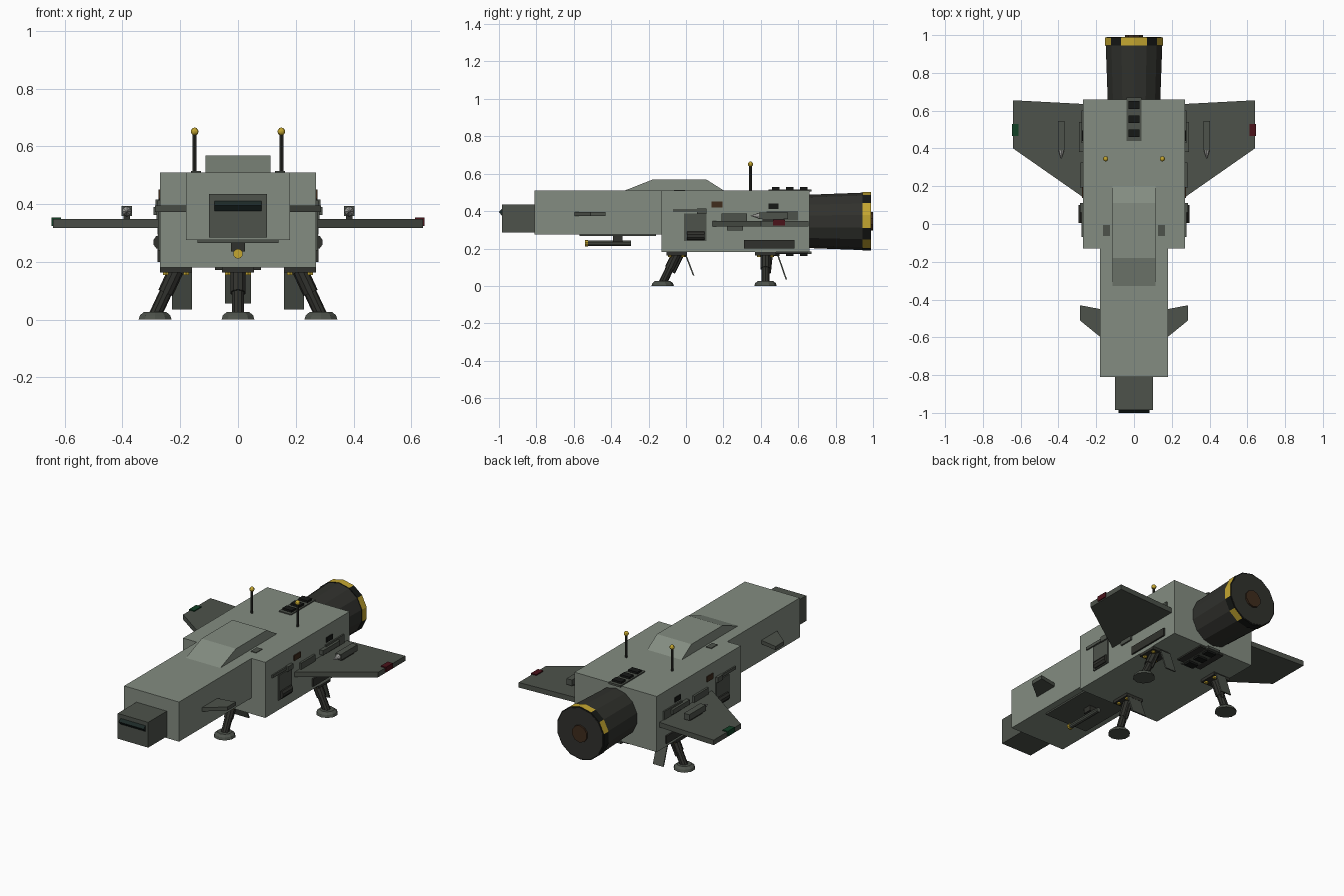
import bpy, bmesh, math
from mathutils import Vector

if "Cube" in bpy.data.objects:
    bpy.data.objects.remove(bpy.data.objects["Cube"])


def mat(name, r, g, b):
    m = bpy.data.materials.new(name)
    m.diffuse_color = (r, g, b, 1)
    m.use_nodes = True
    m.node_tree.nodes["Principled BSDF"].inputs["Base Color"].default_value = m.diffuse_color
    return m


HULL = mat("hull_green_grey", .23, .265, .22)
TRIM = mat("dark_trim", .075, .085, .07)
DARK = mat("engine_metal", .03, .031, .026)
BLACK = mat("black", .008, .009, .008)
YELLOW = mat("yellow", .55, .38, .03)
GLASS = mat("visor_glass", .012, .022, .02)
BROWN = mat("rust_brown", .05, .025, .012)
RED = mat("red_light", .07, .006, .01)
GREEN = mat("green_light", .005, .05, .018)
PALE = mat("pale_metal", .45, .45, .43)


def finish(name, bm, *mats):
    bmesh.ops.recalc_face_normals(bm, faces=bm.faces)
    me = bpy.data.meshes.new(name)
    bm.to_mesh(me)
    bm.free()
    for m in mats:
        me.materials.append(m)
    ob = bpy.data.objects.new(name, me)
    bpy.context.collection.objects.link(ob)
    return ob


def box(name, x, y, z, m):
    bm = bmesh.new()
    bmesh.ops.create_cube(bm, size=1)
    for v in bm.verts:
        v.co = [lo + (c + .5) * (hi - lo) for c, (lo, hi) in zip(v.co, (x, y, z))]
    return finish(name, bm, m)


def prism(name, pts, axis, lo, hi, m):
    """Extrude a profile along x (points are y,z) or z (points are x,y)."""
    bm = bmesh.new()
    put = (lambda p, t: (t, *p)) if axis == "x" else (lambda p, t: (*p, t))
    a = [bm.verts.new(put(p, lo)) for p in pts]
    b = [bm.verts.new(put(p, hi)) for p in pts]
    bm.faces.new(a)
    bm.faces.new(b)
    for i in range(len(pts)):
        j = (i + 1) % len(pts)
        bm.faces.new((a[i], a[j], b[j], b[i]))
    return finish(name, bm, m)


def tube(name, p, q, r1, r2, n, *mats):
    """Faceted cylinder or cone from p to q; a second material alternates on the sides."""
    p, q = Vector(p), Vector(q)
    bm = bmesh.new()
    bmesh.ops.create_cone(bm, cap_ends=True, segments=n, radius1=r1, radius2=r2,
                          depth=(q - p).length)
    if len(mats) > 1:
        for f in bm.faces:
            c = f.calc_center_median()
            if abs(f.normal.z) < .7:
                f.material_index = int((math.atan2(c.y, c.x) % math.tau) / math.tau * n) % 2
    ob = finish(name, bm, *mats)
    turn = (q - p).to_track_quat("Z", "Y").to_matrix().to_4x4()
    turn.translation = (p + q) / 2
    ob.data.transform(turn)
    return ob


def ball(name, c, r, m):
    bm = bmesh.new()
    bmesh.ops.create_uvsphere(bm, u_segments=10, v_segments=6, radius=r)
    bmesh.ops.translate(bm, verts=bm.verts, vec=c)
    return finish(name, bm, m)


# Fuselage, nose and canopy
box("rear_hull", (-.27, .27), (-.13, .66), (.18, .51), HULL)
box("front_hull", (-.18, .18), (-.81, -.12), (.275, .51), HULL)
box("nose", (-.1, .1), (-.985, -.8), (.285, .435), TRIM)
prism("visor", [(-.98, .37), (-1, .395), (-.98, .416)], "x", -.082, .082, GLASS)
prism("canopy", [(-.34, .505), (-.18, .568), (.11, .568), (.21, .505)], "x", -.113, .113, HULL)

# Engine bell with striped rim
ez = .345
tube("engine", (0, .64, ez), (0, .985, ez), .142, .155, 14, DARK)
tube("engine_rim", (0, .945, ez), (0, .988, ez), .157, .157, 14, BLACK, YELLOW)
tube("engine_end", (0, .98, ez), (0, .99, ez), .15, .15, 14, DARK)
tube("engine_nozzle", (0, .97, ez), (0, 1, ez), .05, .05, 10, BROWN)

# Vent stacks on the spine and belly
for name, z0, z1, z2 in (("spine", .505, .516, .528), ("belly", .185, .171, .16)):
    box(name + "_vent_base", (-.04, .04), (.44, .67), sorted((z0, z1)), TRIM)
    for y in (.48, .555, .63):
        box(name + "_vent", (-.03, .03), (y - .02, y + .02), sorted((z0, z2)), BLACK)
    if name == "belly":
        for x in (-.06, .06):
            box("belly_side_vent", (x - .02, x + .02), (.46, .65), (.172, .185), DARK)

# Chin gun
box("chin_plate", (-.14, .14), (-.57, -.16), (.266, .28), TRIM)
box("chin_mount", (-.025, .025), (-.39, -.34), (.235, .27), DARK)
tube("chin_barrel", (0, -.53, .228), (0, -.295, .228), .014, .014, 10, TRIM)
tube("chin_muzzle", (0, -.54, .228), (0, -.525, .228), .017, .017, 10, YELLOW)


def leg(name, top, foot, door_x, door_y, door_z):
    """Landing leg with mount, strut, piston, foot pad and bay door."""
    tx, ty = top
    fx, fy = foot
    box(name + "_mount", (tx - .055, tx + .055), (ty - .055, ty + .055), (.163, .185), DARK)
    for dx in (-.035, .035):
        for dy in (-.035, .035):
            tube(name + "_bolt", (tx + dx, ty + dy, .155), (tx + dx, ty + dy, .17),
                 .011, .011, 6, YELLOW)
    mid = [(a + b) / 2 for a, b in zip((tx, ty, .165), (fx, fy, .02))]
    tube(name + "_upper", (tx, ty, .17), mid, .027, .027, 10, DARK)
    tube(name + "_lower", mid, (fx, fy, .015), .022, .022, 10, DARK)
    tube(name + "_piston", (tx, ty + .03, .165), (mid[0], mid[1] + .02, .07), .009, .009, 6, DARK)
    tube(name + "_pad", (fx, fy, 0), (fx, fy, .015), .06, .055, 10, TRIM)
    tube(name + "_pad_top", (fx, fy, .015), (fx, fy, .027), .055, .04, 10, TRIM)
    y0, y1 = door_y
    prism(name + "_door", [(y0, .165), (y0 + .008, .165), (y1 + .008, door_z), (y1, door_z)],
          "x", *door_x, TRIM)


leg("front_leg", (0, -.05), (0, -.125), (-.045, .045), (-.005, .037), .055)

# Paired parts
for s, side in ((1, "right"), (-1, "left")):
    def pair(name, x, y, z, m):
        return box(f"{side}_{name}", sorted((s * x[0], s * x[1])), y, z, m)

    def plan(name, pts, z0, z1, m):
        return prism(f"{side}_{name}", [(s * x, y) for x, y in pts], "z", z0, z1, m)

    # Wing, canard and tip light
    plan("wing", [(.26, .135), (.64, .4), (.64, .655), (.26, .635)], .318, .348, TRIM)
    plan("canard", [(.17, -.605), (.287, -.51), (.287, -.43), (.17, -.452)], .373, .395, TRIM)
    pair("tip_light", (.612, .646), (.465, .53), (.324, .354), RED if s > 0 else GREEN)

    # Wing pod with pale pointed tip
    pair("pod", (.367, .403), (.39, .545), (.358, .393), TRIM)
    pair("pod_pylon", (.374, .396), (.41, .52), (.34, .36), DARK)
    tube(f"{side}_pod_tip", (s * .385, .395, .375), (s * .385, .345, .375), .018, .001, 8, PALE)

    # Antenna
    tube(f"{side}_antenna", (s * .15, .345, .505), (s * .15, .345, .645), .007, .007, 8, DARK)
    ball(f"{side}_antenna_ball", (s * .15, .345, .651), .014, YELLOW)

    # Hull panels and side fittings
    pair("roof_hatch", (.128, .163), (-.063, -.005), (.505, .514), TRIM)
    pair("low_vent", (.265, .279), (.31, .58), (.2, .246), DARK)
    pair("upper_panel", (.265, .282), (.19, .325), (.33, .386), TRIM)
    pair("lower_panel", (.265, .279), (.22, .305), (.295, .33), TRIM)
    pair("rear_panel", (.265, .292), (.38, .54), (.362, .39), TRIM)
    pair("rear_strip", (.265, .278), (.43, .6), (.35, .4), TRIM)
    pair("brown_port", (.265, .276), (.137, .195), (.418, .45), BROWN)
    pair("black_port", (.265, .276), (.44, .495), (.412, .44), BLACK)
    pair("side_strip", (.265, .278), (-.07, .06), (.395, .412), TRIM)
    pair("intake_frame", (.265, .277), (-.012, .11), (.24, .388), TRIM)
    pair("intake_cap", (.265, .286), (.06, .11), (.385, .415), TRIM)
    tube(f"{side}_intake_drum", (s * .268, .005, .268), (s * .268, .1, .268), .026, .026, 10, DARK)

    # Rear landing leg
    leg(f"{side}_rear_leg", (s * .215, .425), (s * .287, .425),
        sorted((s * .16, s * .228)), (.487, .532), .035)
